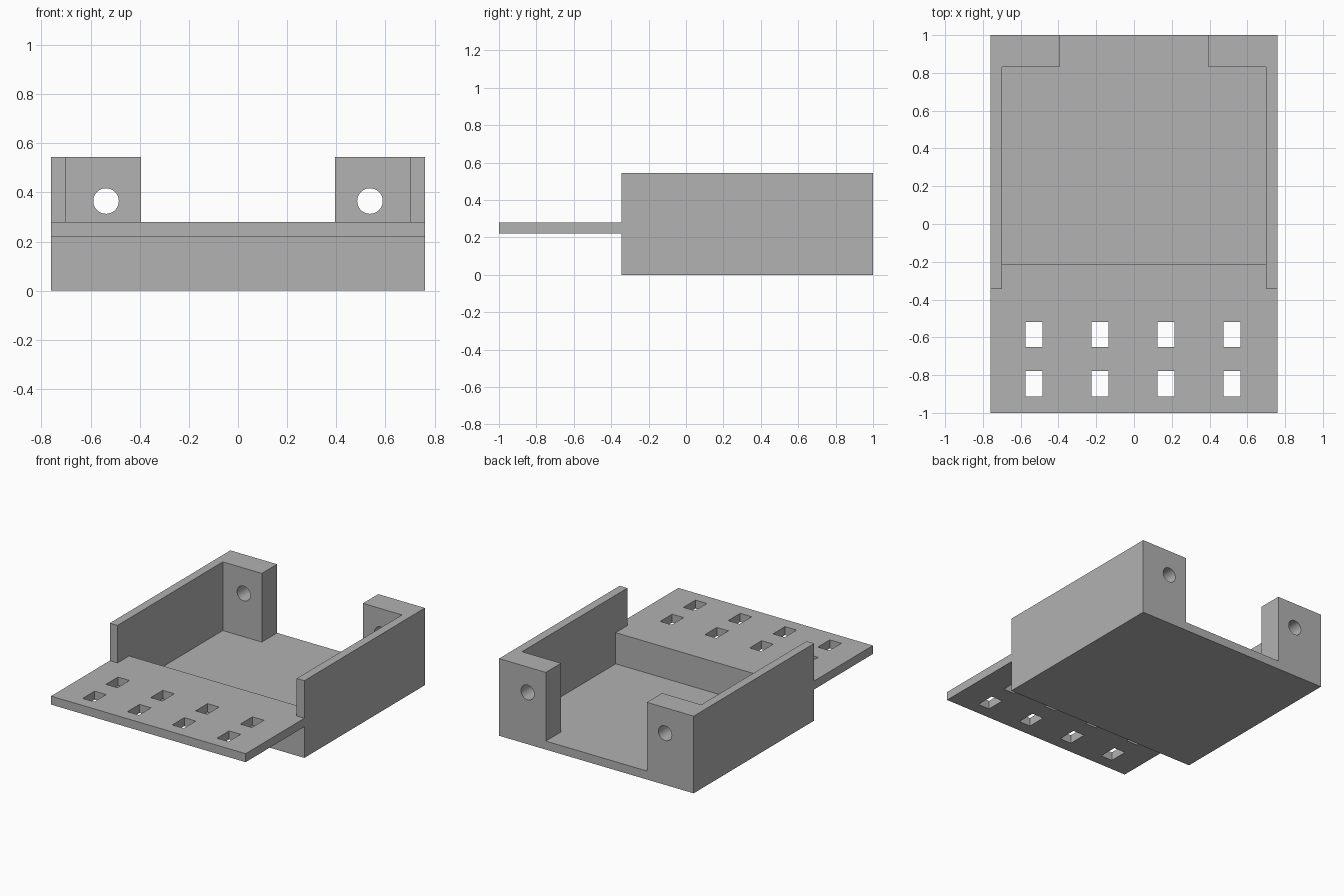
import bpy
import math

cube = bpy.data.objects.get("Cube")
if cube:
    bpy.data.objects.remove(cube, do_unlink=True)

# One plain grey material
GREY = (0.445, 0.445, 0.445, 1.0)
grey = bpy.data.materials.new("plain grey")
grey.use_nodes = True
grey.diffuse_color = GREY
grey.node_tree.nodes["Principled BSDF"].inputs["Base Color"].default_value = GREY

# Main dimensions
HALF_W = 0.76       # outer half width
INNER_W = 0.70      # half width between the side walls
HEIGHT = 0.545
FLOOR = 0.06
FRONT, BACK = -0.345, 1.0
SHELF_LOW, SHELF_TOP = 0.22, 0.28


def box(name, x0, x1, y0, y1, z0, z1):
    bpy.ops.mesh.primitive_cube_add(
        size=1, location=((x0 + x1) / 2, (y0 + y1) / 2, (z0 + z1) / 2))
    obj = bpy.context.object
    obj.name = obj.data.name = name
    obj.scale = (x1 - x0, y1 - y0, z1 - z0)
    bpy.ops.object.transform_apply(location=True, rotation=True, scale=True)
    obj.data.materials.append(grey)
    return obj


def cut(target, cutter):
    mod = target.modifiers.new("cut", 'BOOLEAN')
    mod.operation = 'DIFFERENCE'
    mod.solver = 'EXACT'
    mod.object = cutter
    bpy.ops.object.select_all(action='DESELECT')
    bpy.context.view_layer.objects.active = target
    target.select_set(True)
    bpy.ops.object.modifier_apply(modifier=mod.name)
    bpy.data.objects.remove(cutter, do_unlink=True)


# Tray: solid block, hollowed, lowered at the front and opened at the back
tray = box("tray", -HALF_W, HALF_W, FRONT, BACK, 0, HEIGHT)
cut(tray, box("cavity", -INNER_W, INNER_W, -0.215, 0.83, FLOOR, 1))
cut(tray, box("front_opening", -INNER_W, INNER_W, -0.6, 0, SHELF_TOP, 1))
cut(tray, box("back_opening", -0.395, 0.395, 0.7, 1.2, FLOOR, 1))

# Round screw holes through the back posts
for side in (-1, 1):
    bpy.ops.mesh.primitive_cylinder_add(
        vertices=48, radius=0.052, depth=0.5,
        location=(side * 0.537, 0.92, 0.365), rotation=(math.pi / 2, 0, 0))
    drill = bpy.context.object
    drill.data.materials.append(grey)
    cut(tray, drill)

# Front shelf with two rows of rectangular slots
shelf = box("front_shelf", -HALF_W, HALF_W, -1, FRONT, SHELF_LOW, SHELF_TOP)
for row in (-0.585, -0.845):
    for column in range(4):
        x = -0.53 + column * 0.35
        cut(shelf, box("slot", x - 0.045, x + 0.045,
                       row - 0.067, row + 0.067, 0, 0.5))

# Smooth hole walls, crisp edges elsewhere
for obj in (tray, shelf):
    bpy.ops.object.select_all(action='DESELECT')
    bpy.context.view_layer.objects.active = obj
    obj.select_set(True)
    bpy.ops.object.shade_smooth_by_angle(angle=math.radians(30))
